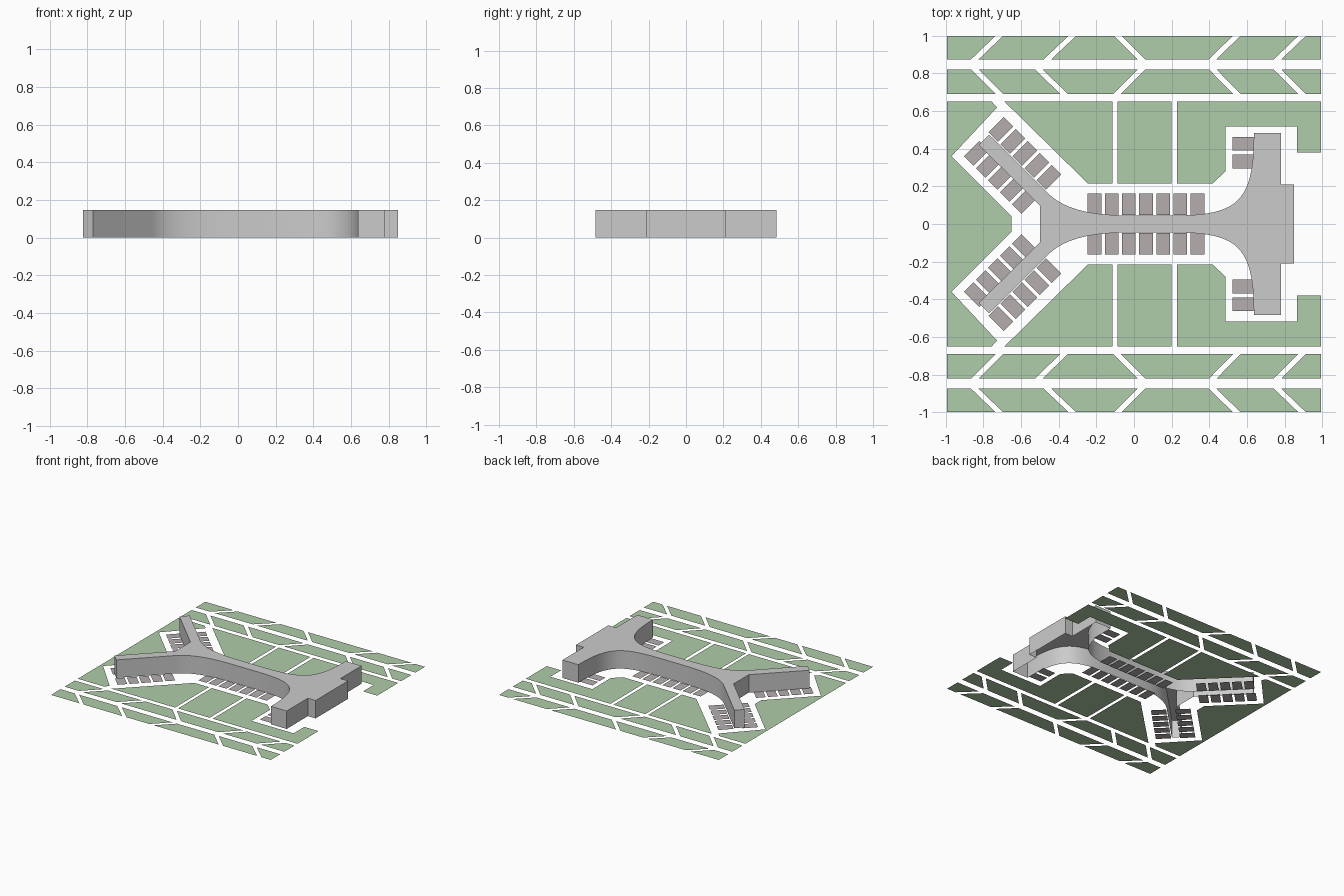
import bpy, bmesh
from mathutils import Vector, Matrix
from mathutils.geometry import interpolate_bezier
from math import radians

if "Cube" in bpy.data.objects:
    bpy.data.objects.remove(bpy.data.objects["Cube"])


def material(name, rgb):
    m = bpy.data.materials.new(name)
    m.diffuse_color = (*rgb, 1)
    m.use_nodes = True
    m.node_tree.nodes["Principled BSDF"].inputs["Base Color"].default_value = m.diffuse_color
    return m


def flip_y(pts):
    return [(x, -y) for x, y in reversed(pts)]


def finish(bm, name, mat=None):
    mesh = bpy.data.meshes.new(name)
    bm.to_mesh(mesh)
    bm.free()
    ob = bpy.data.objects.new(name, mesh)
    bpy.context.collection.objects.link(ob)
    if mat:
        mesh.materials.append(mat)
    return ob


def flat_sheet(name, polys, mat):
    """Flat outlines lying on the ground, all facing up."""
    bm = bmesh.new()
    for pts in polys:
        f = bm.faces.new([bm.verts.new((x, y, 0)) for x, y in pts])
        f.normal_update()
        if f.normal.z < 0:
            f.normal_flip()
    return finish(bm, name, mat)


def both_sides(polys):
    return polys + [flip_y(p) for p in polys]


grass = material("grass_green", (0.43, 0.61, 0.40))
paving = material("stand_grey", (0.46, 0.43, 0.42))
EDGE = 0.995


# Runway-side grass strips, cut by slanted taxiways
def strip(y_top, y_low, cuts_top, cuts_low, gap=0.02):
    tops = [-EDGE - gap] + cuts_top + [EDGE + gap]
    lows = [-EDGE - gap] + cuts_low + [EDGE + gap]
    return [[(tops[i] + gap, y_top), (lows[i] + gap, y_low),
             (lows[i + 1] - gap, y_low), (tops[i + 1] - gap, y_top)]
            for i in range(len(tops) - 1)]


flat_sheet("outer_grass_strips", both_sides(strip(
    0.998, 0.875, [-.718, -.33, -.085, .543, .891], [-.846, -.46, .04, .418, .763])), grass)
flat_sheet("inner_grass_strips", both_sides(strip(
    0.822, 0.69, [-.846, -.505, .04, .418, .763], [-.713, -.372, -.09, .548, .894])), grass)

# Large grass fields around the terminal
flat_sheet("grass_fields", both_sides([
    [(-.69, .652), (-.245, .215), (-.113, .215), (-.113, .652)],
    [(-.087, .215), (.20, .215), (.20, .652), (-.087, .652)],
    [(.228, .215), (.418, .215), (.486, .28), (.486, .518), (.866, .518),
     (.866, .38), (EDGE, .38), (EDGE, .652), (.228, .652)],
]), grass)
west = [(-EDGE, .652), (-.758, .652), (-.727, .62), (-.97, .36), (-.652, .042)]
flat_sheet("west_grass_field", [west + flip_y(west)], grass)


# Aircraft stands
def stand(cx, cy, w, d, angle=0):
    r = Matrix.Rotation(radians(angle), 2)
    return [tuple(Vector((cx, cy)) + r @ Vector((sx * w / 2, sy * d / 2)))
            for sx, sy in ((-1, -1), (1, -1), (1, 1), (-1, 1))]


flat_sheet("pier_stands", both_sides(
    [stand(-.21 + i * .0912, .105, .073, .115) for i in range(7)]), paving)
flat_sheet("arm_stands", both_sides(
    [stand(x + i * .0638, y - i * .0638, .072, .115, -45)
     for x, y in ((-.707, .503), (-.838, .375)) for i in range(5)]), paving)
flat_sheet("head_stands", both_sides(
    [stand(.58, y, .115, .073) for y in (.427, .332)]), paving)


# Terminal building: roof and walls, open underneath
def curve(*pts, n=16):
    p = [Vector((x, y, 0)) for x, y in pts]
    return [(v.x, v.y) for v in interpolate_bezier(*p, n)]


half = [(.85, .21), (.78, .21), (.78, .484)]
half += curve((.637, .484), (.637, .11), (.55, .045), (.2, .045))
half += curve((0, .045), (-.2, .045), (-.36, .066), (-.46, .166))
half += [(-.77, .475), (-.825, .42), (-.5, .098)]
outline = half + flip_y(half)
H = 0.147

bm = bmesh.new()
low = [bm.verts.new((x, y, 0)) for x, y in outline]
top = [bm.verts.new((x, y, H)) for x, y in outline]
bm.faces.new(top)
for i in range(len(low)):
    j = (i + 1) % len(low)
    bm.faces.new((low[i], low[j], top[j], top[i]))
terminal = finish(bm, "terminal_building")
bpy.context.view_layer.objects.active = terminal
terminal.select_set(True)
bpy.ops.object.shade_smooth_by_angle(angle=radians(30))
